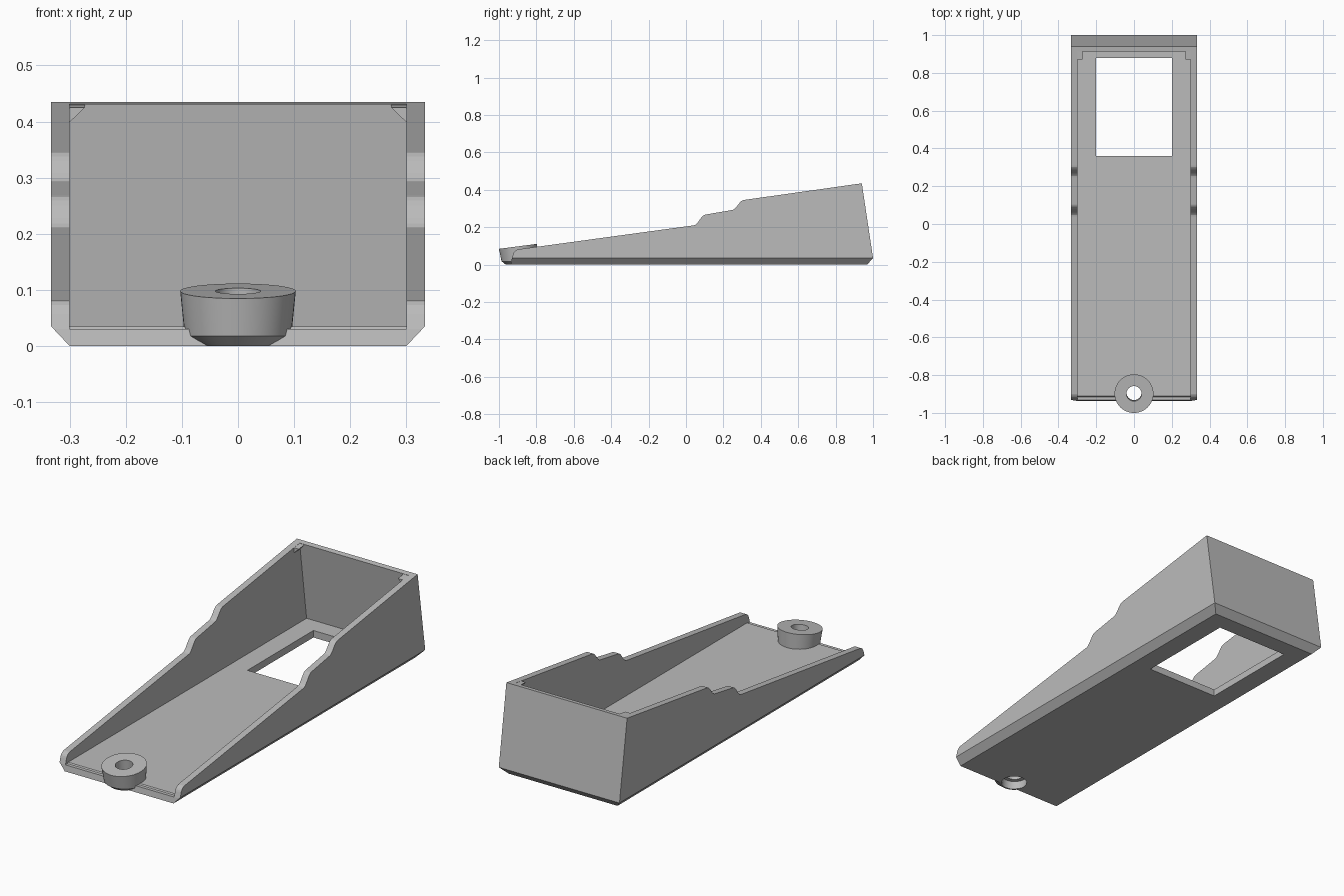
import bpy, bmesh, math
from mathutils import Vector

if "Cube" in bpy.data.objects:
    bpy.data.objects.remove(bpy.data.objects["Cube"], do_unlink=True)

grey = bpy.data.materials.new("plain grey")
grey.use_nodes = True
GREY = (0.5, 0.5, 0.5, 1)
grey.diffuse_color = GREY
grey.node_tree.nodes["Principled BSDF"].inputs["Base Color"].default_value = GREY


def finish(name, bm):
    bmesh.ops.recalc_face_normals(bm, faces=bm.faces)
    mesh = bpy.data.meshes.new(name)
    bm.to_mesh(mesh)
    bm.free()
    ob = bpy.data.objects.new(name, mesh)
    bpy.context.collection.objects.link(ob)
    mesh.materials.append(grey)
    return ob


def extrude(profile, axis, start, end):
    """Prism from a 2D profile, pushed along x or y."""
    bm = bmesh.new()
    place = (lambda a, b: (start, a, b)) if axis == "x" else (lambda a, b: (a, start, b))
    face = bm.faces.new([bm.verts.new(place(a, b)) for a, b in profile])
    out = bmesh.ops.extrude_face_region(bm, geom=[face])
    shift = Vector((end - start, 0, 0)) if axis == "x" else Vector((0, end - start, 0))
    bmesh.ops.translate(bm, vec=shift, verts=[v for v in out["geom"] if isinstance(v, bmesh.types.BMVert)])
    return bm


def cut(target, name, bm):
    cutter = finish(name, bm)
    cutter.hide_render = True
    cutter.hide_set(True)
    cutter.display_type = "WIRE"
    mod = target.modifiers.new(name, "BOOLEAN")
    mod.operation = "DIFFERENCE"
    mod.solver = "EXACT"
    mod.object = cutter


def s_step(y0, z0, y1, z1, n=8):
    """Smooth rise between two points of the wall edge."""
    return [(y0 + (y1 - y0) * i / n,
             z0 + (z1 - z0) * (0.5 - 0.5 * math.cos(math.pi * i / n))) for i in range(n + 1)]


# Wedge body with a stepped top edge and a rounded nose
nose = [(-0.89 - 0.035 * math.sin(t * math.pi / 12), 0.048 + 0.035 * math.cos(t * math.pi / 12))
        for t in range(5, -1, -1)]
profile = [(-0.937, 0), (-0.932, 0.03)] + nose
profile += s_step(0.04, 0.21, 0.105, 0.268) + s_step(0.245, 0.292, 0.31, 0.346)
profile += [(0.94, 0.435), (1, 0.035), (0.968, 0)]
bm = extrude(profile, "x", -0.333, 0.333)

# Chamfered lower side edges
for side in (-1, 1):
    bmesh.ops.bisect_plane(bm, geom=bm.verts[:] + bm.edges[:] + bm.faces[:],
                           plane_co=(side * 0.30, 0, 0), plane_no=(side * 0.035, 0, -0.033),
                           clear_outer=True)
    bmesh.ops.holes_fill(bm, edges=[e for e in bm.edges if e.is_boundary])
body = finish("tray_body", bm)

# Hollow inside, window in the floor, opening below the boss
cut(body, "cavity_cutter", extrude(
    [(-1.1, 0.03), (-0.915, 0.03), (-0.91, 0.035), (0.969, 0.035), (0.905, 0.5), (-1.1, 0.5)],
    "x", -0.30, 0.30))
cut(body, "window_cutter", extrude(
    [(-0.2, -0.1), (0.2, -0.1), (0.2, 0.1), (-0.2, 0.1)], "y", 0.36, 0.88))
bm = bmesh.new()
bmesh.ops.create_cone(bm, cap_ends=True, segments=48, radius1=0.062, radius2=0.062, depth=0.2)
bmesh.ops.translate(bm, vec=(0, -0.89, 0), verts=bm.verts)
cut(body, "screw_opening_cutter", bm)

# Corner tabs under the rear rim, wedge shaped
for side, label in ((1, "left"), (-1, "right")):
    bm = extrude([(side * x, z) for x, z in
                  ((0.273, 0.425), (0.302, 0.425), (0.302, 0.397))], "y", 0.87, 0.925)
    for v in bm.verts:
        if v.co.z > 0.42 and v.co.y > 0.9:
            v.co.z += 0.006
    finish("corner_tab_" + label, bm)

# Screw boss: tilted top, tapered foot, bored from below (radius, y, z, tilt)
rings = [(0.068, -0.895, 0, 0), (0.095, -0.891, 0.018, 0), (0.103, -0.898, 0.098, 0.13),
         (0.04, -0.898, 0.098, 0.13), (0.04, -0.892, 0.04, 0),
         (0.061, -0.891, 0.04, 0), (0.061, -0.895, 0, 0)]
SEG = 48
bm = bmesh.new()
loops = []
for r, y, z, tilt in rings:
    angles = [2 * math.pi * i / SEG for i in range(SEG)]
    loops.append([bm.verts.new((r * math.cos(a), y + r * math.sin(a) * math.cos(tilt),
                                z + r * math.sin(a) * math.sin(tilt))) for a in angles])
for k, lower in enumerate(loops):
    upper = loops[(k + 1) % len(loops)]
    for i in range(SEG):
        j = (i + 1) % SEG
        bm.faces.new((lower[i], lower[j], upper[j], upper[i]))
boss = finish("screw_boss", bm)

# Smooth round surfaces, sharp edges kept
bpy.ops.object.select_all(action="DESELECT")
boss.select_set(True)
bpy.context.view_layer.objects.active = boss
bpy.ops.object.shade_smooth_by_angle(angle=math.radians(30))
